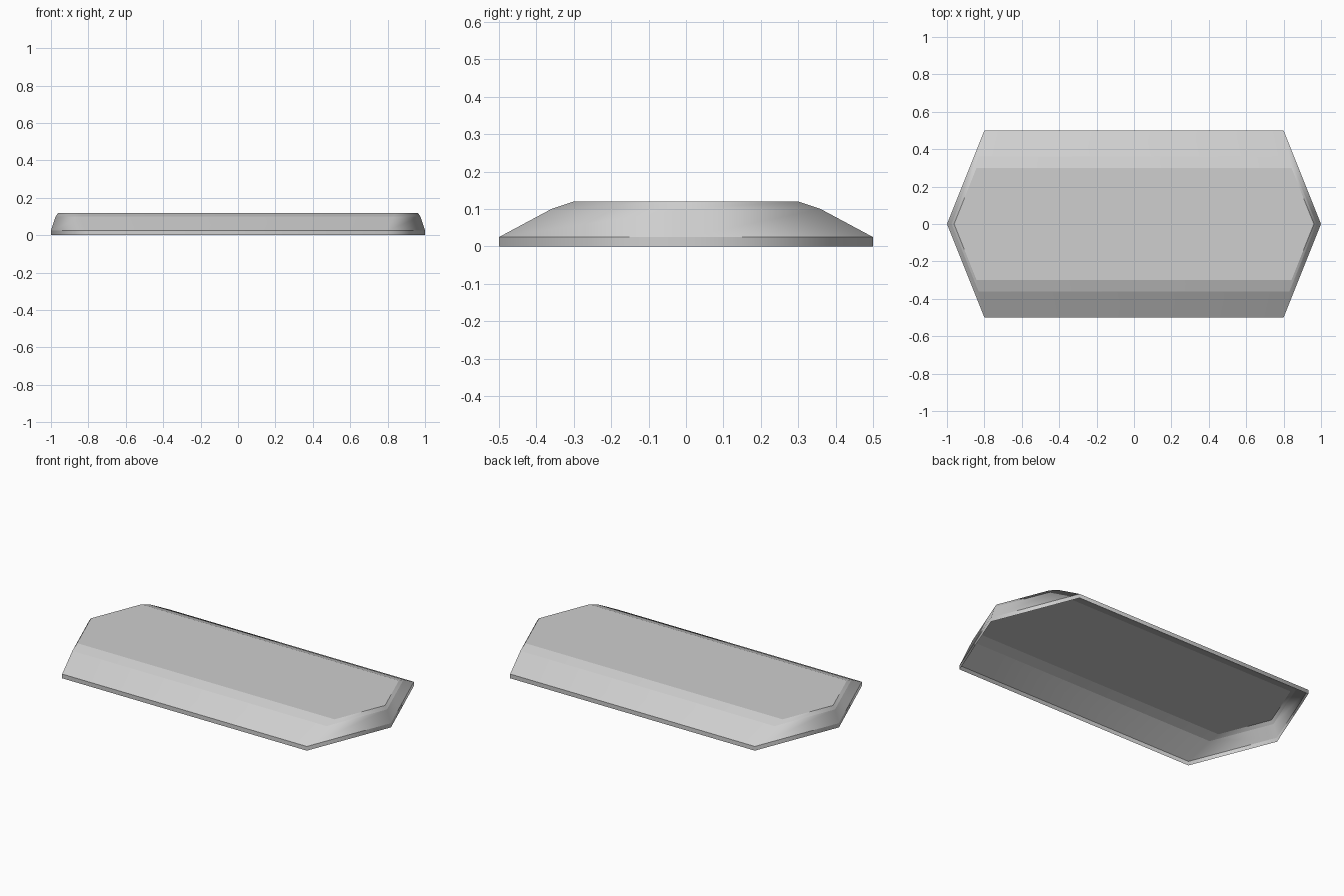
import bpy
import bmesh

cube = bpy.data.objects.get("Cube")
if cube:
    bpy.data.objects.remove(cube, do_unlink=True)

# Plain grey finish
grey = bpy.data.materials.new("light grey")
grey.use_nodes = True
colour = (0.62, 0.62, 0.62, 1)
grey.diffuse_color = colour
grey.node_tree.nodes["Principled BSDF"].inputs["Base Color"].default_value = colour

# Hexagon rings from the rim upward: tip x, corner x, corner y, height
RINGS = [
    (1.0, 0.8, 0.5, 0.0),
    (1.0, 0.8, 0.5, 0.025),
    (0.975, 0.831, 0.36, 0.1),
    (0.962, 0.842, 0.3, 0.12),
]


def hexagon(bm, tip, cx, cy, z):
    outline = [(tip, 0), (cx, cy), (-cx, cy), (-tip, 0), (-cx, -cy), (cx, -cy)]
    return [bm.verts.new((x, y, z)) for x, y in outline]


# Hollow shell, open underneath
bm = bmesh.new()
rings = [hexagon(bm, *ring) for ring in RINGS]
for low, high in zip(rings, rings[1:]):
    for i in range(6):
        j = (i + 1) % 6
        bm.faces.new((low[i], low[j], high[j], high[i]))
bm.faces.new(rings[-1])

# Smooth around the outline, crisp between the bands
for face in bm.faces:
    face.smooth = True
for edge in bm.edges:
    a, b = edge.verts
    edge.smooth = abs(a.co.z - b.co.z) > 0.001

mesh = bpy.data.meshes.new("hexagonal_cover")
bm.to_mesh(mesh)
bm.free()
mesh.materials.append(grey)
cover = bpy.data.objects.new("hexagonal_cover", mesh)
bpy.context.collection.objects.link(cover)

# Keep the long sides flat while the ends blend
weighted = cover.modifiers.new("weighted_normals", 'WEIGHTED_NORMAL')
weighted.mode = 'FACE_AREA'
weighted.keep_sharp = True
